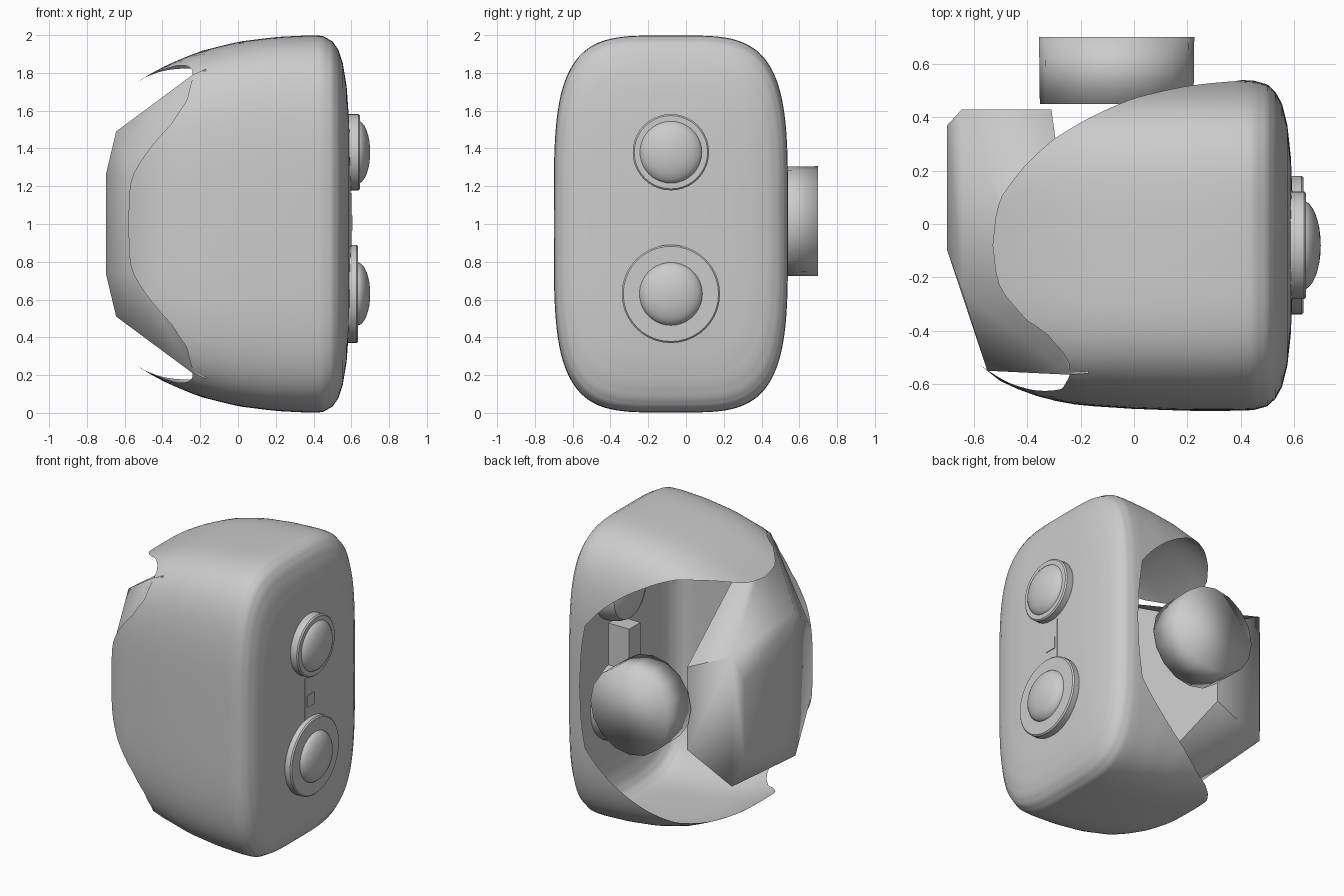
import bpy, bmesh, math
from mathutils import Matrix

if "Cube" in bpy.data.objects:
    bpy.data.objects.remove(bpy.data.objects["Cube"])

CY, CZ, POWER = -0.08, 1.0, 4.0
LENSES = [("upper_lens", 1.38, 0.202, 0.645), ("lower_lens", 0.63, 0.26, 0.636)]


def lerp_table(table, v):
    if v <= table[0][0]:
        return table[0][1:]
    for a, b in zip(table, table[1:]):
        if v <= b[0]:
            k = (v - a[0]) / (b[0] - a[0])
            return [p + (q - p) * k for p, q in zip(a[1:], b[1:])]
    return table[-1][1:]


def finish(name, bm, angle=35):
    bmesh.ops.recalc_face_normals(bm, faces=bm.faces)
    me = bpy.data.meshes.new(name)
    bm.to_mesh(me)
    bm.free()
    ob = bpy.data.objects.new(name, me)
    bpy.context.collection.objects.link(ob)
    bpy.ops.object.select_all(action='DESELECT')
    ob.select_set(True)
    bpy.context.view_layer.objects.active = ob
    bpy.ops.object.shade_smooth_by_angle(angle=math.radians(angle))
    return ob


# Shell: half width and half height along x
SIZE = [(-0.6, 0.43, 0.70), (-0.5, 0.51, 0.775), (-0.4, 0.555, 0.83), (-0.3, 0.582, 0.875),
        (-0.2, 0.60, 0.915), (0.0, 0.613, 0.965), (0.2, 0.62, 0.99), (0.40, 0.62, 1.0),
        (0.45, 0.617, 0.995), (0.5, 0.603, 0.967), (0.53, 0.575, 0.925), (0.555, 0.53, 0.85),
        (0.575, 0.45, 0.73), (0.588, 0.33, 0.55), (0.595, 0.16, 0.28)]
# Shell: x of the open rim by angle, from the +y side over the top to the -y side
RIM = [(0, 0.42), (10, 0.38), (22, 0.2), (36, 0.0), (54, -0.2), (62, -0.3), (72, -0.4),
       (83, -0.5), (90, -0.53), (96, -0.5), (105, -0.4), (109, -0.33), (117, -0.27),
       (124, -0.242), (132, -0.24), (147, -0.27), (157, -0.35), (164, -0.45),
       (172, -0.55), (176, -0.575), (180, -0.58)]


def shell_point(x, t):
    hy, hz = lerp_table(SIZE, x)
    c, s = math.cos(t), math.sin(t)
    e = 2 / POWER
    return (x, CY + hy * math.copysign(abs(c) ** e, c), CZ + hz * math.copysign(abs(s) ** e, s))


bm = bmesh.new()
N, ROWS = 144, 14
front = [r[0] for r in SIZE if r[0] > 0.44]
front_rows = [a + (b - a) * k / 3 for a, b in zip(front, front[1:]) for k in range(3)] + front[-1:]
columns = []
for i in range(N):
    deg = 360 * i / N
    xe = lerp_table(RIM, min(deg, 360 - deg))[0]
    xs = [xe + (0.43 - xe) * k / ROWS for k in range(ROWS + 1)] + front_rows
    columns.append([bm.verts.new(shell_point(x, math.radians(deg))) for x in xs])
tip = bm.verts.new((0.597, CY, CZ))
for a, b in zip(columns, columns[1:] + columns[:1]):
    for k in range(len(a) - 1):
        bm.faces.new((a[k], b[k], b[k + 1], a[k + 1]))
    bm.faces.new((a[-1], b[-1], tip))


# Openings in the face where the lens bodies pass through
def in_lens(co):
    return co.x > 0.5 and any(math.hypot(co.y - CY, co.z - z) < r for _, z, r, _ in LENSES)


bmesh.ops.delete(bm, geom=[f for f in bm.faces if all(in_lens(v.co) for v in f.verts)],
                 context='FACES')
finish("outer_shell", bm, 60)


# Lenses: turned around the x axis
def turned(name, z, profile, steps=40):
    bm = bmesh.new()
    vs = [bm.verts.new((x, CY + r, z)) for r, x in profile]
    es = [bm.edges.new(p) for p in zip(vs, vs[1:])]
    bmesh.ops.spin(bm, geom=vs + es, cent=(0, CY, z), axis=(1, 0, 0),
                   angle=math.tau, steps=steps)
    bmesh.ops.remove_doubles(bm, verts=bm.verts, dist=0.0005)
    return finish(name, bm)


for name, z, r, rim_x in LENSES:
    turned(name + "_ring", z, [(0, 0.44), (r * 0.6, 0.45), (r * 0.85, 0.475), (r - 0.01, 0.52),
                               (r, 0.57), (r, rim_x - 0.008), (r - 0.008, rim_x), (0.16, rim_x)])
    turned(name + "_dome", z, [(0.168 * math.cos(math.pi * k / 16),
                                0.63 + 0.07 * math.sin(math.pi * k / 16)) for k in range(9)])


def box(name, center, size):
    bm = bmesh.new()
    bmesh.ops.create_cube(bm, size=1, matrix=Matrix.Translation(center)
                          @ Matrix.Diagonal((*size, 1)))
    return finish(name, bm)


# Bridge between the lenses and its small button
box("lens_bridge", (0.52, CY, 1.02), (0.16, 0.12, 0.29))
box("bridge_button", (0.59, CY, 1.005), (0.03, 0.08, 0.08))

# Round side drum
bm = bmesh.new()
bmesh.ops.create_cone(bm, cap_ends=True, segments=16, radius1=0.288, radius2=0.291, depth=0.25,
                      matrix=Matrix.Translation((-0.065, 0.575, 1.015))
                      @ Matrix.Rotation(-math.pi / 2, 4, 'X'))
finish("side_drum", bm, 100)

# Faceted rear block, mirrored above and below its middle
block = [(-0.31, 0.43, 0.28), (-0.645, 0.43, 0.44), (-0.7, 0.37, 0.26), (-0.7, -0.1, 0.26),
         (-0.645, -0.25, 0.49), (-0.55, -0.55, 0.24), (-0.24, -0.565, 0.79), (-0.17, -0.56, 0.82)]
bm = bmesh.new()
for x, y, h in block:
    for s in (-1, 1):
        bm.verts.new((x, y, CZ + s * h))
bmesh.ops.convex_hull(bm, input=bm.verts)
finish("rear_block", bm, 60)
